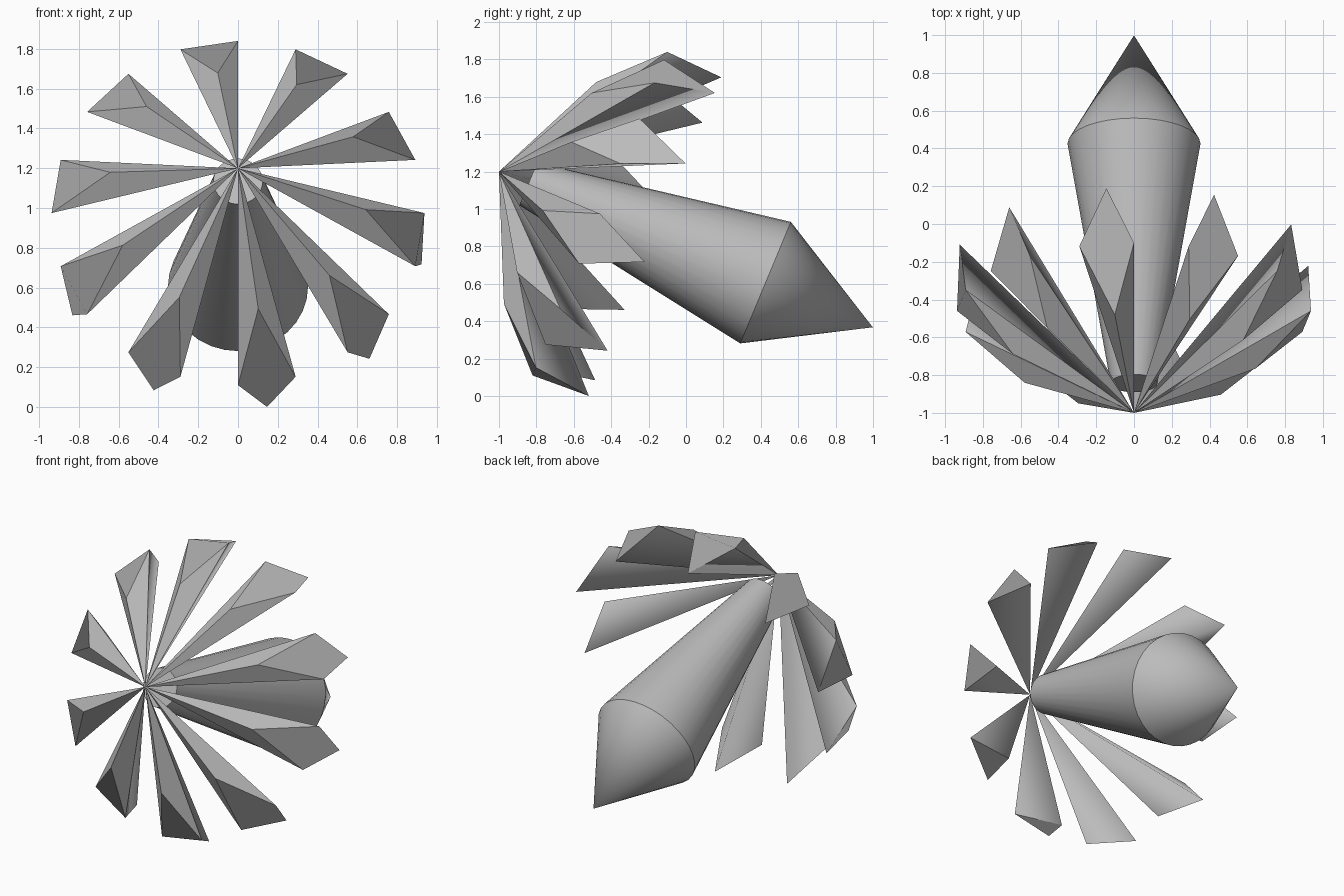
import bpy, bmesh
from math import sin, cos, radians
from mathutils import Matrix

if "Cube" in bpy.data.objects:
    bpy.data.objects.remove(bpy.data.objects["Cube"])

# Shared flower frame: local z runs along the tilted axis, towards the front
FRAME = Matrix.Translation((0, -0.46, 0.975)) @ Matrix.Rotation(radians(67.4), 4, 'X')
APEX = 0.585

grey = bpy.data.materials.new("mid_grey")
grey.diffuse_color = (0.5, 0.5, 0.5, 1)
grey.use_nodes = True
grey.node_tree.nodes["Principled BSDF"].inputs["Base Color"].default_value = grey.diffuse_color


def polar(r, deg, h):
    a = radians(deg)
    return FRAME @ Matrix.Translation((r * sin(a), r * cos(a), h)).to_translation()


def finish(bm, name):
    bmesh.ops.recalc_face_normals(bm, faces=bm.faces)
    me = bpy.data.meshes.new(name)
    bm.to_mesh(me)
    bm.free()
    me.materials.append(grey)
    ob = bpy.data.objects.new(name, me)
    bpy.context.collection.objects.link(ob)
    return ob


# Ten faceted petals, each 18 degrees wide with an 18 degree gap
for i in range(10):
    bm = bmesh.new()
    start = -18 + 36 * i
    apex = bm.verts.new(polar(0, 0, APEX))
    left = bm.verts.new(polar(0.937, start, 0))
    right = bm.verts.new(polar(0.937, start + 18, 0))
    ridge = bm.verts.new(polar(0.65, start + 9, 0.289))
    tip = bm.verts.new(polar(0.934, start + 9, -0.319))
    # flat outside: two long facets and the end facet
    for f in ((apex, left, ridge), (apex, ridge, right), (left, tip, right, ridge)):
        bm.faces.new(f)
    # keel-shaped underside, shaded softly across its fold
    for f in ((apex, tip, left), (apex, right, tip)):
        bm.faces.new(f).smooth = True
    for e in bm.edges:
        e.smooth = set(e.verts) == {apex, tip}
    finish(bm, f"petal_{i + 1}")

# Tapered round body behind the petals, ending in a pointed cone
SEG = 32
bm = bmesh.new()
neck, rim = [[bm.verts.new(polar(r, 360 * k / SEG, h)) for k in range(SEG)]
             for r, h in ((0.124, 0.415), (0.352, -0.959))]
point = bm.verts.new(polar(0, 0, -1.58))
bm.faces.new(neck)
for k in range(SEG):
    n = (k + 1) % SEG
    bm.faces.new((neck[k], neck[n], rim[n], rim[k]))
    bm.faces.new((rim[k], rim[n], point))
body = finish(bm, "flower_base")
bpy.context.view_layer.objects.active = body
body.select_set(True)
bpy.ops.object.shade_smooth_by_angle(angle=radians(30))
